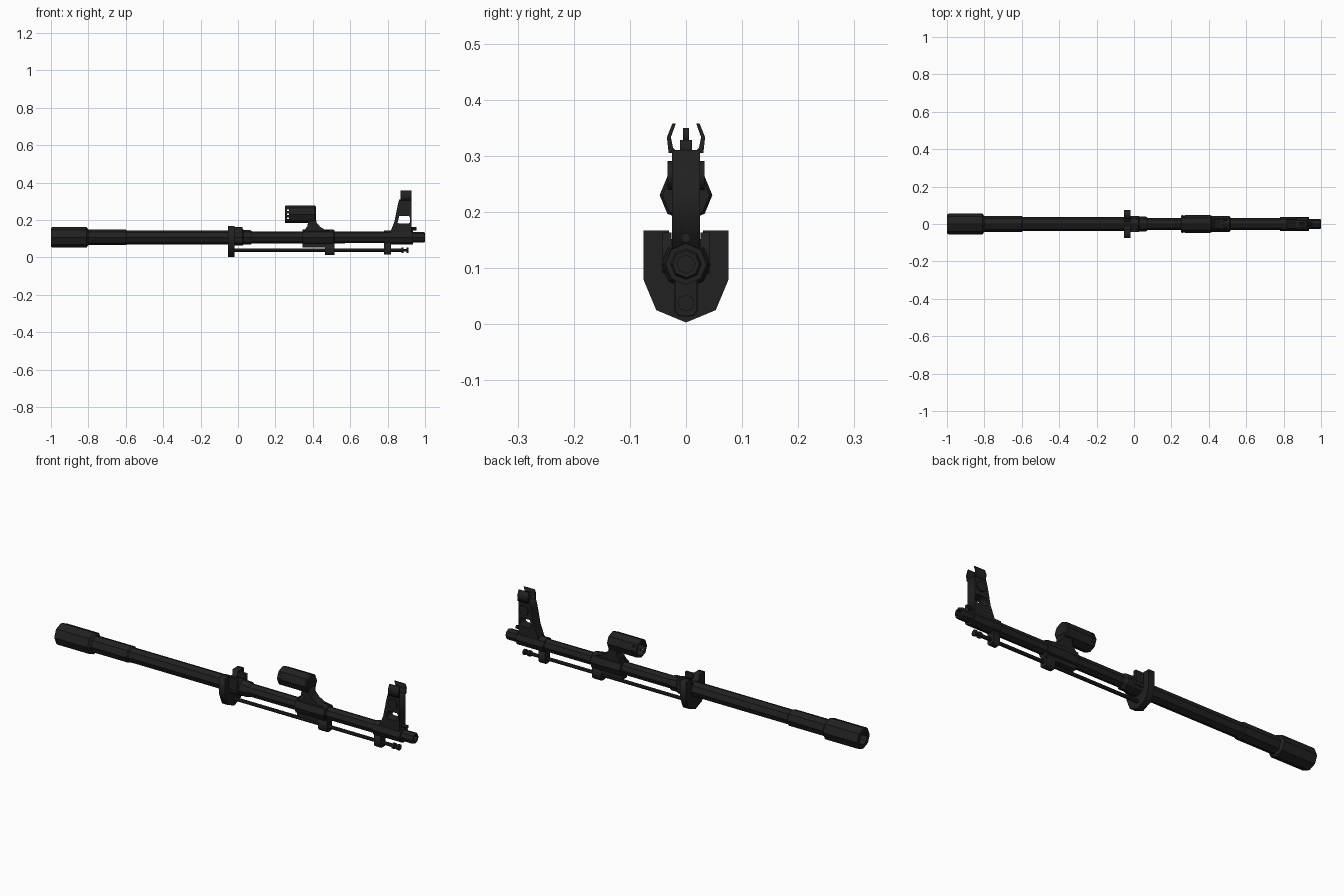
import bpy, math
from mathutils import Matrix

if "Cube" in bpy.data.objects:
    bpy.data.objects.remove(bpy.data.objects["Cube"])

steel = bpy.data.materials.new("blackened steel")
steel.diffuse_color = (0.015, 0.015, 0.015, 1)
steel.use_nodes = True
steel.node_tree.nodes["Principled BSDF"].inputs["Base Color"].default_value = steel.diffuse_color
AXIS = 0.107   # height of the barrel centre line


def finish(ob):
    ob.data.materials.clear()
    ob.data.materials.append(steel)
    return ob


def lathe(name, profile, z, y=0, sides=8):
    """Closed loft along x through (x, radius) pairs; radius 0 closes an end."""
    verts, faces, rings = [], [], []
    for x, r in profile:
        if r == 0:
            rings.append([len(verts)] * sides)
            verts.append((x, y, z))
        else:
            rings.append(list(range(len(verts), len(verts) + sides)))
            verts += [(x, y + r * math.cos(2 * math.pi * i / sides),
                       z + r * math.sin(2 * math.pi * i / sides)) for i in range(sides)]
    for a, b in zip(rings, rings[1:]):
        for i in range(sides):
            j = (i + 1) % sides
            faces.append(list(dict.fromkeys((a[i], a[j], b[j], b[i]))))
    me = bpy.data.meshes.new(name)
    me.from_pydata(verts, [], faces)
    me.validate()
    ob = bpy.data.objects.new(name, me)
    bpy.context.collection.objects.link(ob)
    bpy.context.view_layer.objects.active = ob
    ob.select_set(True)
    bpy.ops.object.mode_set(mode='EDIT')
    bpy.ops.mesh.select_all(action='SELECT')
    bpy.ops.mesh.normals_make_consistent(inside=False)
    bpy.ops.object.mode_set(mode='OBJECT')
    ob.select_set(False)
    return finish(ob)


def slab(name, loops, side, lo, hi):
    """Extruded outline (later loops are holes). side 'xz' runs along y, 'yz' along x."""
    cu = bpy.data.curves.new(name, 'CURVE')
    cu.dimensions, cu.fill_mode, cu.extrude = '2D', 'BOTH', (hi - lo) / 2
    for pts in loops:
        sp = cu.splines.new('POLY')
        sp.points.add(len(pts) - 1)
        for p, (u, v) in zip(sp.points, pts):
            p.co = (u, v, 0, 1)
        sp.use_cyclic_u = True
    ob = bpy.data.objects.new(name, cu)
    bpy.context.collection.objects.link(ob)
    mid = (lo + hi) / 2
    if side == 'xz':
        ob.matrix_world = Matrix(((1, 0, 0, 0), (0, 0, -1, mid), (0, 1, 0, 0), (0, 0, 0, 1)))
    else:
        ob.matrix_world = Matrix(((0, 0, 1, mid), (1, 0, 0, 0), (0, 1, 0, 0), (0, 0, 0, 1)))
    bpy.ops.object.select_all(action='DESELECT')
    bpy.context.view_layer.objects.active = ob
    ob.select_set(True)
    bpy.ops.object.convert(target='MESH')
    ob = bpy.context.view_layer.objects.active
    ob.select_set(False)
    return finish(ob)


def box(name, x0, x1, y0, y1, z0, z1):
    return slab(name, [[(x0, z0), (x1, z0), (x1, z1), (x0, z1)]], 'xz', y0, y1)


def circle(cx, cz, r, n=8):
    return [(cx + r * math.cos(2 * math.pi * i / n), cz + r * math.sin(2 * math.pi * i / n)) for i in range(n)]


def mirrored(half):
    """Complete a left-right symmetric outline."""
    return half + [(-u, v) for u, v in reversed(half) if u != 0]


# Stepped barrel with a bore recessed in both ends
lathe("barrel", [(-0.94, 0), (-0.94, 0.03), (-1, 0.03), (-1, 0.05), (-0.992, 0.055),
                 (-0.81, 0.055), (-0.8, 0.042), (-0.6, 0.042), (-0.595, 0.037),
                 (-0.02, 0.037), (-0.02, 0.044), (0.025, 0.044), (0.03, 0.039), (0.065, 0.039),
                 (0.075, 0.032), (0.935, 0.031), (0.935, 0.028), (0.993, 0.028),
                 (1, 0.024), (1, 0.016), (0.96, 0.016), (0.96, 0)], AXIS)

# Handguard retaining plate with a notch above the barrel
slab("retaining_plate", [mirrored([(0, 0.003), (0.053, 0.025), (0.076, 0.08), (0.076, 0.167),
                                   (0.03, 0.167), (0.03, 0.14)])], 'yz', -0.053, -0.02)
for s, label in ((1, "left"), (-1, "right")):
    y0, y1 = sorted((s * 0.026, s * 0.042))
    box("plate_flange_" + label, -0.022, 0.025, y0, y1, 0.09, 0.163)

# Gas block, its slanted neck and the rod lug
lathe("gas_block", [(0.345, 0), (0.345, 0.042), (0.51, 0.042), (0.515, 0.038), (0.515, 0)], AXIS)
box("gas_block_base", 0.345, 0.515, -0.02, 0.02, 0.053, 0.09)
slab("gas_block_neck", [[(0.35, 0.14), (0.37, 0.165), (0.375, 0.19), (0.33, 0.2), (0.33, 0.22),
                         (0.415, 0.22), (0.42, 0.185), (0.44, 0.163), (0.47, 0.145), (0.5, 0.14)]],
     'xz', -0.025, 0.025)
slab("gas_block_lug", [mirrored([(0, 0.013), (0.014, 0.015), (0.021, 0.025), (0.021, 0.075)])],
     'yz', 0.465, 0.515)

# Hollow gas tube with vent slots near its open end
tube = lathe("gas_tube", [(0.31, 0), (0.31, 0.034), (0.25, 0.034), (0.25, 0.044), (0.256, 0.047),
                          (0.41, 0.047), (0.416, 0.042), (0.416, 0)], 0.23)
for i, z in enumerate((0.208, 0.23, 0.252)):
    cutter = box("vent_cutter_%d" % i, 0.262, 0.274, -0.08, 0.08, z - 0.004, z + 0.004)
    cutter.hide_render = True
    cutter.hide_set(True)
    mod = tube.modifiers.new("vent", 'BOOLEAN')
    mod.operation, mod.object, mod.solver = 'DIFFERENCE', cutter, 'EXACT'

# Cleaning rod and its grooved head
lathe("cleaning_rod", [(-0.03, 0), (-0.03, 0.009), (0.873, 0.009), (0.873, 0.015), (0.886, 0.015),
                       (0.886, 0.007), (0.9, 0.007), (0.9, 0.015), (0.912, 0.015), (0.912, 0)], 0.038)

# Front sight: collar, lug, pierced tower
lathe("sight_collar", [(0.78, 0), (0.78, 0.037), (0.935, 0.037), (0.935, 0)], AXIS)
slab("sight_lug", [mirrored([(0, 0.015), (0.014, 0.016), (0.02, 0.025), (0.02, 0.08)])],
     'yz', 0.78, 0.817)
slab("sight_tower", [[(0.81, 0.12), (0.82, 0.15), (0.836, 0.19), (0.854, 0.28), (0.862, 0.31),
                      (0.927, 0.31), (0.927, 0.12)],
                     [(0.853, 0.185), (0.862, 0.222), (0.912, 0.222), (0.92, 0.212),
                      (0.92, 0.188), (0.91, 0.18), (0.862, 0.18)]], 'xz', -0.025, 0.025)
slab("sight_drum", [circle(0.893, 0.265, 0.026)], 'xz', -0.033, 0.033)
lathe("sight_plunger", [(0.92, 0), (0.92, 0.009), (0.955, 0.009), (0.955, 0)], 0.154)

# Sight ears bowing outward, and the aiming post between them
for s, label in ((1, "left"), (-1, "right")):
    ear = [(0.014, 0.305), (0.031, 0.305), (0.034, 0.333), (0.024, 0.358),
           (0.018, 0.358), (0.027, 0.333), (0.023, 0.314)]
    slab("sight_ear_" + label, [[(s * u, v) for u, v in ear]], 'yz', 0.868, 0.927)
box("sight_post_base", 0.882, 0.905, -0.011, 0.011, 0.3, 0.328)
box("sight_post", 0.889, 0.899, -0.005, 0.005, 0.32, 0.35)
